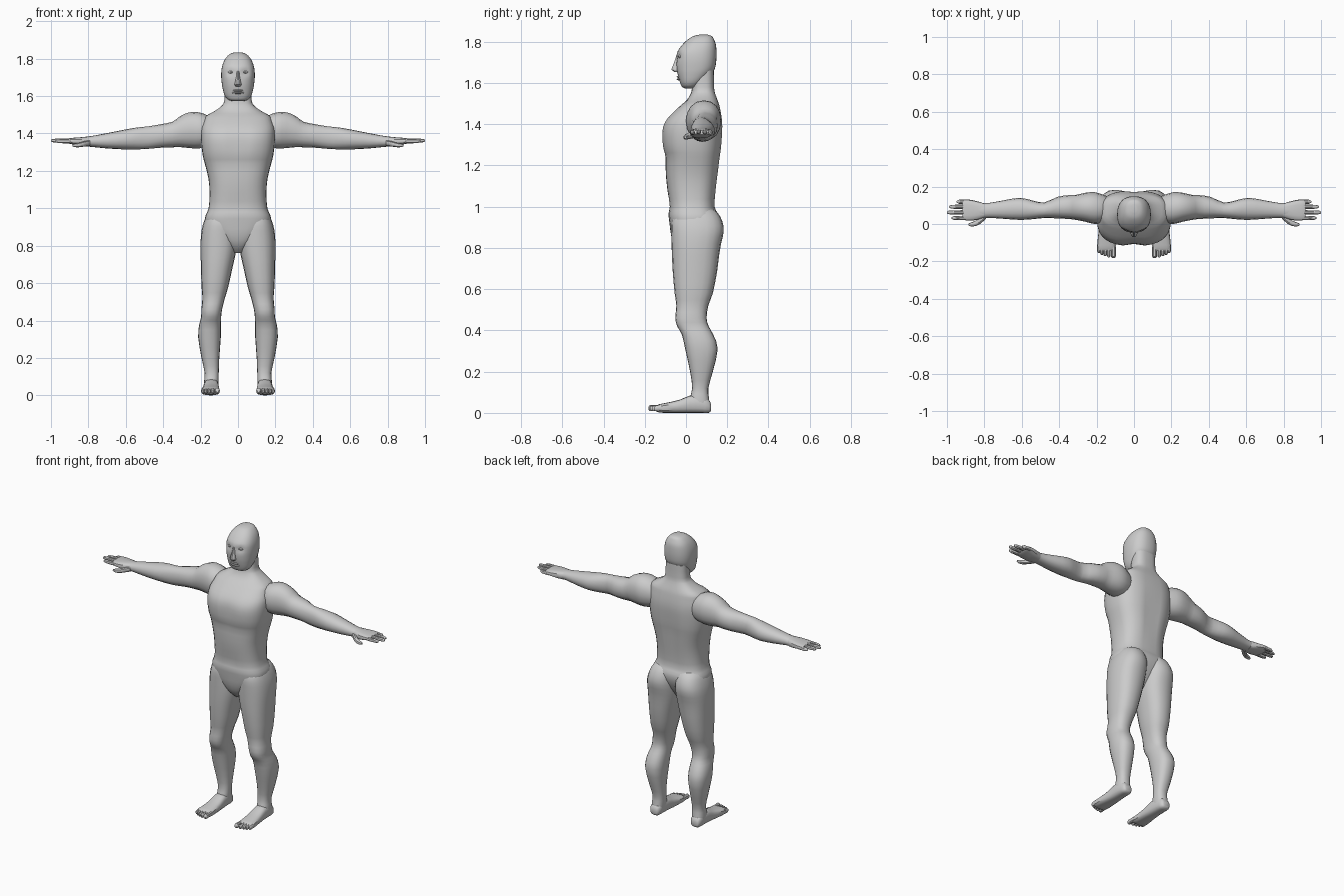
import bpy, bmesh, math
from mathutils import Vector


def smooth_rings(rings, steps):
    """Catmull-Rom interpolation between the given sections."""
    out = []
    n = len(rings)
    for i in range(n - 1):
        p = [rings[max(0, min(n - 1, i + k))] for k in (-1, 0, 1, 2)]
        for s in range(steps):
            t = s / steps
            out.append([0.5 * (2 * b + (c - a) * t + (2 * a - 5 * b + 4 * c - d) * t * t
                               + (3 * b - a - 3 * c + d) * t ** 3)
                        for a, b, c, d in zip(*p)])
    out.append(list(rings[-1]))
    return out


def loft(name, axis, rings, sides=16, power=2.4, mirror=False, deform=None, steps=2):
    """Skin sections (position, a0, a1, b0, b1) along an axis; a, b are the other two axes."""
    order = {'X': (0, 1, 2), 'Y': (1, 0, 2), 'Z': (2, 0, 1)}[axis]
    bm = bmesh.new()
    loops = []
    for pos, a0, a1, b0, b1 in smooth_rings(rings, steps):
        loop = []
        for i in range(sides):
            t = 2 * math.pi * i / sides
            c, s = math.cos(t), math.sin(t)
            co = [0, 0, 0]
            co[order[0]] = pos
            co[order[1]] = (a0 + a1) / 2 + (a1 - a0) / 2 * math.copysign(abs(c) ** (2 / power), c)
            co[order[2]] = (b0 + b1) / 2 + (b1 - b0) / 2 * math.copysign(abs(s) ** (2 / power), s)
            v = Vector(co)
            loop.append(bm.verts.new(deform(v) if deform else v))
        loops.append(loop)
    for lo, hi in zip(loops, loops[1:]):
        for i in range(sides):
            j = (i + 1) % sides
            bm.faces.new((lo[i], lo[j], hi[j], hi[i]))
    bm.faces.new(loops[0])
    bm.faces.new(loops[-1])
    bmesh.ops.recalc_face_normals(bm, faces=bm.faces)
    me = bpy.data.meshes.new(name)
    bm.to_mesh(me)
    bm.free()
    ob = bpy.data.objects.new(name, me)
    bpy.context.collection.objects.link(ob)
    bpy.ops.object.select_all(action='DESELECT')
    ob.select_set(True)
    bpy.context.view_layer.objects.active = ob
    bpy.ops.object.shade_smooth_by_angle(angle=math.radians(35))
    if mirror:
        ob.modifiers.new("mirror", 'MIRROR').use_mirror_merge = False
    return ob


def sym(rows):
    """Sections symmetric in x: (z, half width, front, back)."""
    return [(z, -w, w, f, b) for z, w, f, b in rows]


def bump(v, c, w):
    return math.exp(-((v - c) / w) ** 2)


# torso with neck, breastbone groove and spine groove
def torso_shape(v):
    mid = bump(v.x, 0, 0.02)
    if v.y < 0:
        v.y += 0.012 * mid * bump(v.z, 1.36, 0.08)
        v.y += 0.006 * mid * bump(v.z, 1.02, 0.02)
    else:
        v.y -= 0.012 * mid * bump(v.z, 1.25, 0.2)
    return v


loft("torso", 'Z', sym([
    (.76, .025, -.01, .05), (.80, .06, -.05, .09), (.86, .13, -.072, .13),
    (.92, .175, -.08, .155), (.965, .172, -.085, .155), (1.0, .157, -.08, .14),
    (1.08, .152, -.09, .145), (1.16, .158, -.098, .155), (1.24, .178, -.10, .165),
    (1.28, .188, -.111, .171), (1.34, .196, -.117, .176), (1.39, .198, -.112, .178),
    (1.43, .195, -.09, .175), (1.47, .182, -.05, .168), (1.495, .17, -.022, .162),
    (1.52, .125, .008, .153), (1.55, .085, .025, .142), (1.58, .073, .03, .137),
    (1.66, .07, .035, .135)]), sides=32, power=2.7, deform=torso_shape)


# head with eye sockets
def head_shape(v):
    if v.y < 0.03:
        v.y += 0.012 * bump(abs(v.x), .04, .018) * bump(v.z, 1.728, .018)
    return v


loft("head", 'Z', sym([
    (1.573, .03, -.005, .04), (1.582, .055, -.02, .06), (1.605, .072, -.03, .085),
    (1.64, .082, -.04, .12), (1.67, .087, -.045, .14), (1.71, .09, -.046, .147),
    (1.75, .087, -.042, .148), (1.785, .076, -.018, .145), (1.81, .06, .008, .136),
    (1.827, .04, .035, .125), (1.834, .015, .065, .105)]),
    sides=32, power=2.4, deform=head_shape, steps=3)
loft("nose", 'Z', sym([
    (1.652, .012, -.055, -.03), (1.660, .018, -.066, -.03), (1.668, .017, -.071, -.03),
    (1.70, .010, -.058, -.03), (1.735, .007, -.047, -.03)]), sides=10, power=2)
for lip, z in (("upper_lip", 1.630), ("lower_lip", 1.618)):
    loft(lip, 'X', [(-.034, -.03, -.022, z - .003, z + .003), (-.015, -.043, -.02, z - .006, z + .006),
                    (0, -.046, -.02, z - .006, z + .006), (.015, -.043, -.02, z - .006, z + .006),
                    (.034, -.03, -.022, z - .003, z + .003)], sides=8, power=2)
loft("eye", 'X', [(.026, -.034, -.024, 1.726, 1.730), (.034, -.038, -.02, 1.721, 1.735),
                  (.045, -.036, -.02, 1.721, 1.735), (.054, -.028, -.018, 1.726, 1.730)],
     sides=10, power=2, mirror=True)

# arms, shoulder to wrist
loft("arm", 'X', [
    (.10, .05, .13, 1.36, 1.45), (.16, .01, .155, 1.33, 1.495), (.21, 0, .17, 1.32, 1.513),
    (.26, .012, .167, 1.322, 1.513), (.31, .022, .156, 1.327, 1.492), (.35, .027, .154, 1.326, 1.463),
    (.41, .03, .145, 1.324, 1.45), (.48, .032, .115, 1.318, 1.438), (.54, .026, .125, 1.315, 1.432),
    (.61, .022, .14, 1.315, 1.42), (.70, .028, .126, 1.32, 1.402), (.78, .033, .112, 1.328, 1.387),
    (.83, .03, .112, 1.332, 1.381)], power=2.2, mirror=True)

# hands
loft("palm", 'X', [
    (.80, .034, .11, 1.33, 1.383), (.84, .022, .122, 1.333, 1.38), (.88, .018, .13, 1.341, 1.377),
    (.91, .022, .13, 1.347, 1.373), (.917, .03, .125, 1.351, 1.37)], power=2.8, mirror=True)
for name, y, tip, z in (("index_finger", .032, .975, 1.359), ("middle_finger", .062, 1.0, 1.362),
                        ("ring_finger", .092, .988, 1.361), ("little_finger", .119, .95, 1.357)):
    r = .0115
    loft(name, 'X', [(.89, y - r, y + r, z - r, z + r), (.93, y - r, y + r, z - r, z + r),
                     (tip - .012, y - r * .85, y + r * .85, z - r * .85, z + r * .85),
                     (tip, y - .004, y + .004, z - .004, z + .004)], sides=10, power=2.2, mirror=True)
loft("thumb", 'X', [(.79, .03, .06, 1.335, 1.365), (.82, .002, .04, 1.33, 1.36),
                    (.845, -.01, .018, 1.326, 1.352), (.87, -.013, .009, 1.326, 1.347),
                    (.885, -.008, .002, 1.331, 1.342)], sides=10, power=2.2, mirror=True)

# legs, buttock to ankle
loft("leg", 'Z', [
    (1.0, .04, .12, .03, .11), (.975, .015, .16, -.045, .15), (.93, .007, .182, -.07, .176),
    (.88, .004, .195, -.072, .183), (.82, .004, .2, -.07, .17), (.76, .012, .2, -.068, .16),
    (.68, .03, .198, -.064, .15), (.58, .052, .195, -.055, .13), (.52, .07, .19, -.047, .108),
    (.46, .085, .196, -.052, .10), (.42, .09, .197, -.043, .11), (.38, .091, .207, -.02, .132),
    (.31, .092, .213, -.004, .154), (.20, .10, .195, .02, .13), (.12, .103, .178, .03, .108),
    (.07, .104, .182, .018, .112), (.03, .108, .18, .02, .115)], sides=20, power=2.4, mirror=True)

# feet
loft("foot", 'Y', [
    (.122, .125, .165, .012, .04), (.11, .112, .176, 0, .065), (.07, .106, .182, 0, .085),
    (.02, .103, .184, 0, .084), (-.03, .10, .188, 0, .064), (-.09, .098, .195, 0, .05),
    (-.13, .098, .197, .002, .042), (-.145, .104, .192, .008, .034)], power=2.8, mirror=True)
for i, (x, r, tip) in enumerate(((.110, .013, -.181), (.135, .010, -.178), (.154, .0095, -.172),
                                 (.172, .009, -.165), (.188, .009, -.155))):
    loft(f"toe_{i + 1}", 'Y', [(-.12, x - r, x + r, .008, .04), (tip + .03, x - r, x + r, .01, .038),
                               (tip + .008, x - r, x + r, .008, .04 if i == 0 else .035),
                               (tip, x - r * .5, x + r * .5, .014, .03)],
         sides=10, power=2.3, mirror=True)
